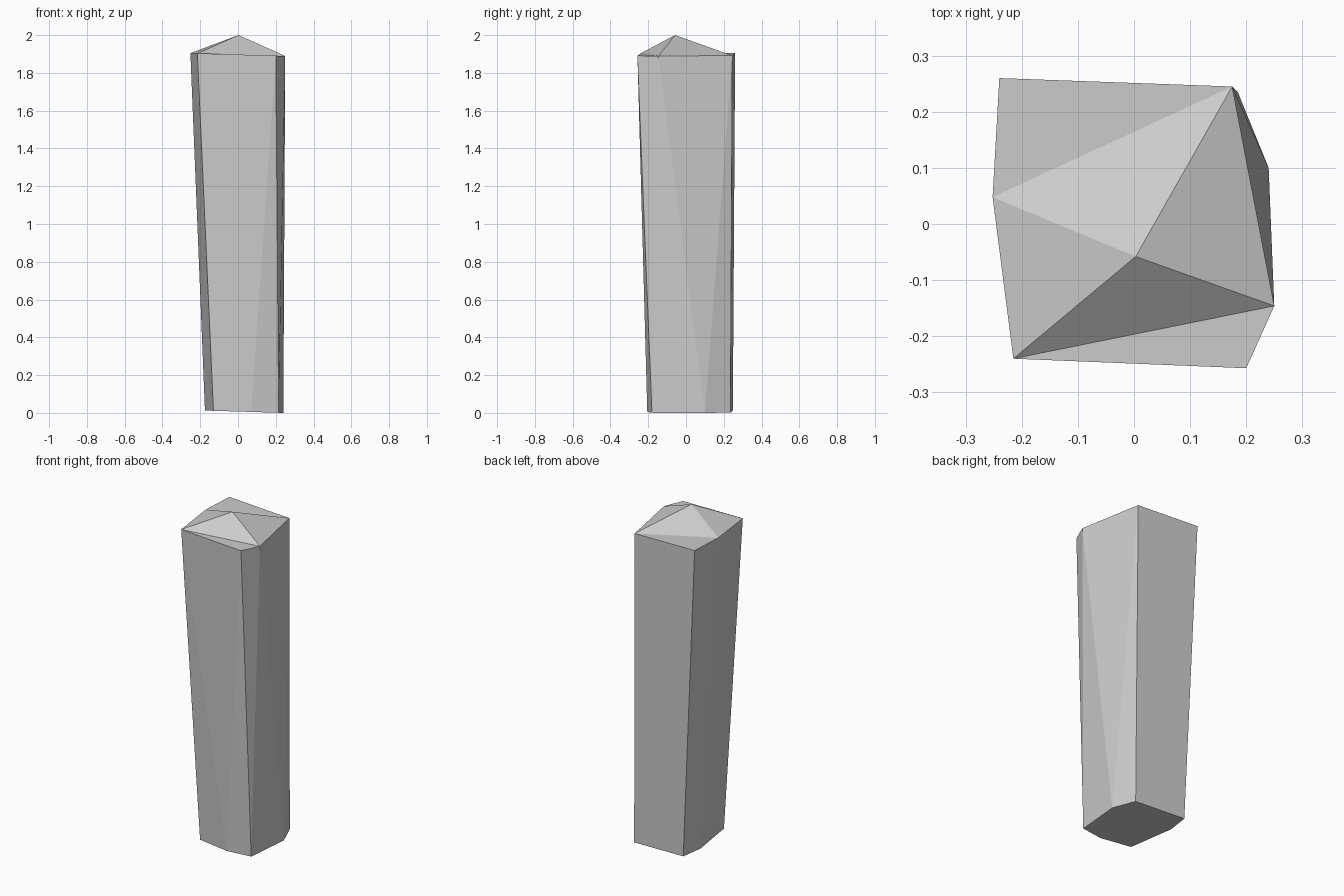
import bpy, bmesh

if "Cube" in bpy.data.objects:
    bpy.data.objects.remove(bpy.data.objects["Cube"])

# Outlines of the two ends; both end planes tilt slightly along x
TOP = [(-0.24, 0.26), (0.175, 0.245), (0.25, -0.146),
       (0.2, -0.257), (-0.215, -0.24), (-0.252, 0.048)]
BOTTOM = [(-0.13, -0.18), (0.07, -0.205), (0.215, -0.18), (0.24, 0.1),
          (0.185, 0.235), (-0.155, 0.248), (-0.175, 0.11)]
TILT = -0.03


def ring(bm, outline, height):
    return [bm.verts.new((x, y, height + TILT * x)) for x, y in outline]


bm = bmesh.new()

# Faceted shaft: hull between the two outlines, open at the top
a, b, c, d, e, f = ring(bm, TOP, 1.897)
ring(bm, BOTTOM, 0.0072)
bmesh.ops.convex_hull(bm, input=bm.verts[:])
lids = [face for face in bm.faces if all(v.co.z > 1.8 for v in face.verts)]
bmesh.ops.delete(bm, geom=lids, context='FACES_ONLY')
for edge in [g for g in bm.edges if not g.link_faces]:
    bm.edges.remove(edge)

# Low off-centre point, leaving two flat corner triangles
peak = bm.verts.new((0.003, -0.058, 2.0))
for tri in [(a, f, b), (c, e, d), (b, f, peak),
            (f, e, peak), (e, c, peak), (c, b, peak)]:
    bm.faces.new(tri)

# Merge the flat underside and face everything outward
bmesh.ops.dissolve_limit(bm, angle_limit=0.002, verts=bm.verts[:], edges=bm.edges[:])
bmesh.ops.recalc_face_normals(bm, faces=bm.faces[:])

mesh = bpy.data.meshes.new("stone_pillar")
bm.to_mesh(mesh)
bm.free()
pillar = bpy.data.objects.new("stone_pillar", mesh)
bpy.context.collection.objects.link(pillar)
